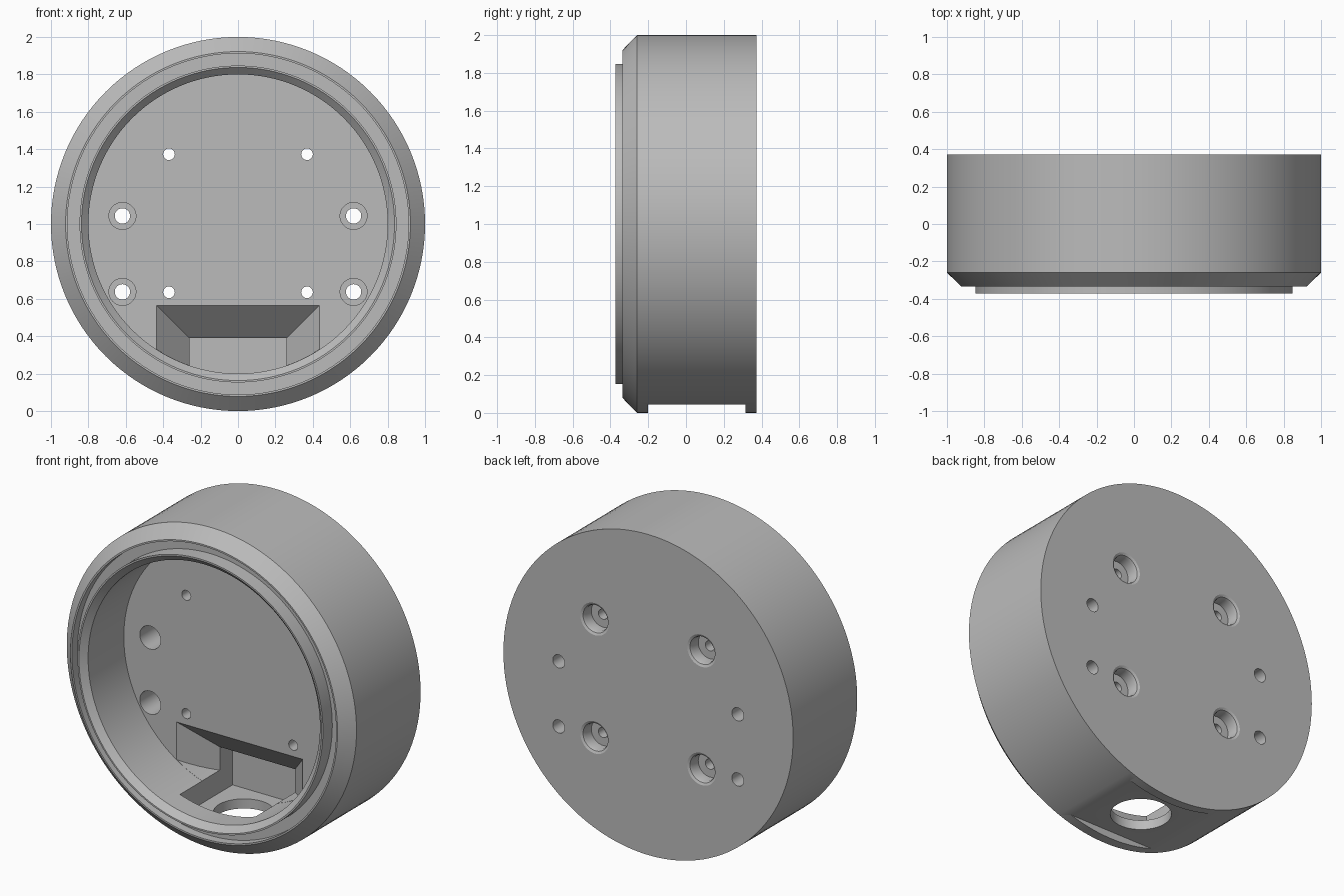
import bpy, bmesh, math
from mathutils import Matrix, Vector

cube = bpy.data.objects.get("Cube")
if cube:
    bpy.data.objects.remove(cube, do_unlink=True)

grey = bpy.data.materials.new("matte_grey")
grey.use_nodes = True
colour = (0.5, 0.5, 0.5, 1)
grey.diffuse_color = colour
grey.node_tree.nodes["Principled BSDF"].inputs["Base Color"].default_value = colour

FRONT, BACK, FLOOR = -0.372, 0.372, 0.017


def finish(name, bm):
    bmesh.ops.recalc_face_normals(bm, faces=bm.faces)
    mesh = bpy.data.meshes.new(name)
    bm.to_mesh(mesh)
    bm.free()
    mesh.materials.append(grey)
    obj = bpy.data.objects.new(name, mesh)
    bpy.context.collection.objects.link(obj)
    return obj


def lathe(name, profile, x=0, z=1, segments=48):
    """Turn (radius, y) points about the y direction through (x, z)."""
    bm = bmesh.new()
    rings = []
    for r, y in profile:
        ring = []
        for i in range(segments):
            a = math.tau * i / segments
            ring.append(bm.verts.new((x + r * math.sin(a), y, z + r * math.cos(a))))
        rings.append(ring)
    for a, b in zip(rings, rings[1:]):
        for i in range(segments):
            j = (i + 1) % segments
            bm.faces.new((a[i], a[j], b[j], b[i]))
    bm.faces.new(rings[0])
    bm.faces.new(rings[-1])
    return finish(name, bm)


def box(name, low, high):
    low, high = Vector(low), Vector(high)
    bm = bmesh.new()
    place = Matrix.Translation((low + high) / 2) @ Matrix.Diagonal((*(high - low), 1))
    bmesh.ops.create_cube(bm, size=1, matrix=place)
    return finish(name, bm)


def boolean(obj, cutter, operation="DIFFERENCE"):
    """Apply one boolean and discard the cutter."""
    cutter.hide_render = True
    mod = obj.modifiers.new("cut", "BOOLEAN")
    mod.object, mod.operation, mod.solver = cutter, operation, "EXACT"
    bpy.context.view_layer.update()
    graph = bpy.context.evaluated_depsgraph_get()
    mesh = bpy.data.meshes.new_from_object(obj.evaluated_get(graph))
    obj.modifiers.clear()
    obj.data = mesh
    bpy.data.objects.remove(cutter, do_unlink=True)


# Round housing: back plate, bevelled wall, seal groove, lip and cavity
housing = lathe("housing", [
    (1, BACK), (1, -0.26), (0.922, -0.335), (0.912, -0.335), (0.912, -0.28),
    (0.847, -0.28), (0.847, FRONT), (0.837, FRONT), (0.8, -0.335), (0.8, FLOOR),
], segments=128)

# Flared pocket in the cavity floor, bounded below by the cavity wall
bm = bmesh.new()
bmesh.ops.create_cube(bm, size=1)
for v in bm.verts:
    deep = v.co.y > 0
    half, top = (0.26, 0.39) if deep else (0.445, 0.575)
    v.co = (math.copysign(half, v.co.x), 0.192 if deep else FLOOR - 0.01,
            top if v.co.z > 0 else 0.1)
flare = finish("flare_cutter", bm)
boolean(flare, lathe("bound", [(0.799, -0.2), (0.799, 0.3)], segments=128), "INTERSECT")
boolean(housing, flare)

# Square cable well, outer recess under it and round cable hole
boolean(housing, box("well_cutter", (-0.26, -0.2, 0.105), (0.26, 0.318, 0.39)))
boolean(housing, box("recess_cutter", (-0.32, -0.2, -0.1), (0.32, 0.315, 0.045)))
bm = bmesh.new()
bmesh.ops.create_cone(bm, cap_ends=True, segments=64, radius1=0.173, radius2=0.173,
                      depth=0.3, matrix=Matrix.Translation((0, 0.06, 0.08)))
boolean(housing, finish("cable_hole_cutter", bm))

# Screw holes: outer ones counterbored in front, inner ones from the back
for side in (-1, 1):
    for z in (0.637, 1.043):
        boolean(housing, lathe("outer_hole_cutter", [
            (0.072, FLOOR - 0.1), (0.072, FLOOR + 0.2), (0.041, FLOOR + 0.2),
            (0.041, BACK + 0.1)], side * 0.618, z))
    for z in (0.635, 1.373):
        boolean(housing, lathe("inner_hole_cutter", [
            (0.031, FLOOR - 0.1), (0.031, BACK - 0.08), (0.08, BACK - 0.08),
            (0.08, BACK - 0.022), (0.086, BACK - 0.007), (0.1, BACK),
            (0.1, BACK + 0.1)], side * 0.369, z))

bpy.ops.object.select_all(action="DESELECT")
housing.select_set(True)
bpy.context.view_layer.objects.active = housing
bpy.ops.object.shade_smooth_by_angle(angle=math.radians(25))
